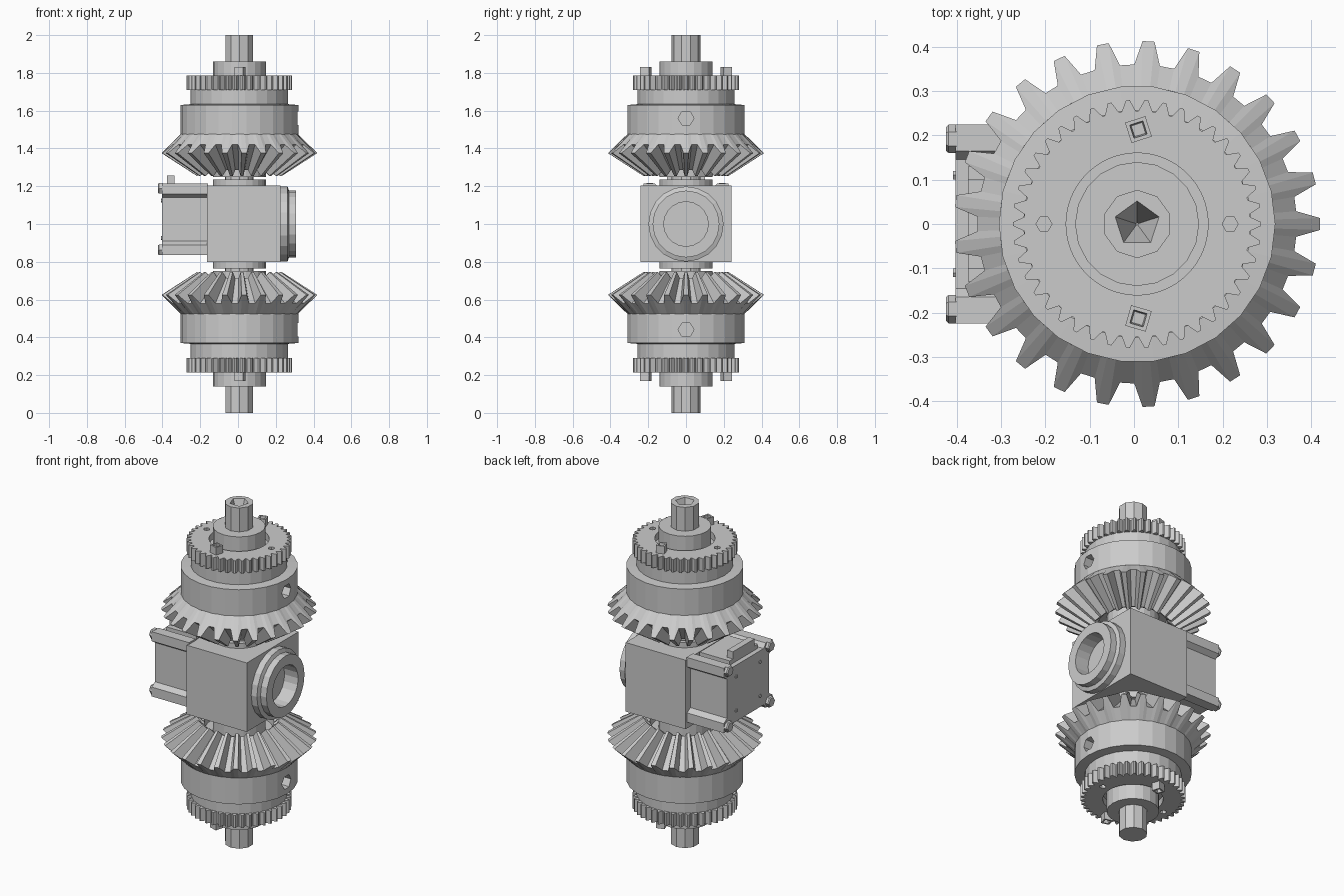
import bpy, bmesh
from math import pi, sin, cos
from mathutils import Matrix

if "Cube" in bpy.data.objects:
    bpy.data.objects.remove(bpy.data.objects["Cube"])

# All z values are measured from the middle of the model (world z = 1)
CX = 0.007
AXIS = (CX, 0, 1)
MID = (0, 0, 1)
TO_X = Matrix.Rotation(pi / 2, 4, 'Y')   # turns +z into +x


def finish(name, bm, loc=AXIS, mirror=False, cutter=False):
    bmesh.ops.remove_doubles(bm, verts=bm.verts, dist=1e-5)
    bmesh.ops.recalc_face_normals(bm, faces=bm.faces)
    me = bpy.data.meshes.new(name)
    bm.to_mesh(me)
    bm.free()
    ob = bpy.data.objects.new(name, me)
    ob.location = loc
    bpy.context.collection.objects.link(ob)
    if cutter:
        ob.hide_render = True
        ob.display_type = 'WIRE'
        ob.hide_set(True)
    if mirror:
        mirror_z(ob)
    return ob


def mirror_z(ob):
    m = ob.modifiers.new("mirror", 'MIRROR')
    m.use_axis = (False, False, True)
    m.use_mirror_merge = False


def cut(ob, tool):
    m = ob.modifiers.new("cut", 'BOOLEAN')
    m.operation = 'DIFFERENCE'
    m.solver = 'EXACT'
    m.object = tool


def loft(bm, rings, matrix=Matrix()):
    loops = [[bm.verts.new(matrix @ Matrix.Translation(p).translation) for p in r] for r in rings]
    n = len(loops[0])
    for a, b in zip(loops, loops[1:]):
        for i in range(n):
            j = (i + 1) % n
            bm.faces.new((a[i], a[j], b[j], b[i]))
    bm.faces.new(loops[0][::-1])
    bm.faces.new(loops[-1])


def circle(angles, r, z):
    return [(r * cos(a), r * sin(a), z) for a in angles]


def lathe(name, profile, n, loc=AXIS, matrix=Matrix(), phase=0.0, **kw):
    bm = bmesh.new()
    angles = [2 * pi * i / n + phase for i in range(n)]
    loft(bm, [circle(angles, r, z) for r, z in profile], matrix)
    return finish(name, bm, loc, **kw)


def gear(name, n, half_tip, half_root, sections):
    """sections: (r, z) is a plain ring, (tip_r, tip_z, root_r, root_z) a toothed ring"""
    offs = (-half_root, -half_tip, half_tip, half_root)
    angles = [2 * pi * (i + o) / n for i in range(n) for o in offs]
    rings = []
    for s in sections:
        if len(s) == 2:
            rings.append(circle(angles, *s))
        else:
            tip, root = circle(angles, s[0], s[1]), circle(angles, s[2], s[3])
            rings.append([tip[k] if k % 4 in (1, 2) else root[k] for k in range(4 * n)])
    bm = bmesh.new()
    loft(bm, rings)
    return finish(name, bm)


def box(name, lo, hi, loc=MID, **kw):
    bm = bmesh.new()
    bmesh.ops.create_cube(bm, size=1)
    for v in bm.verts:
        v.co = [(l + h) / 2 + c * (h - l) for l, h, c in zip(lo, hi, v.co)]
    return finish(name, bm, loc, **kw)


# Main shaft with a five-sided socket in its top
shaft = lathe("shaft", [(0.077, -1), (0.077, 1)], 10, phase=pi / 10)
cut(shaft, lathe("shaft_socket_cutter", [(0.003, 0.88), (0.052, 1.0), (0.052, 1.02)], 5,
                 phase=pi / 2, cutter=True))

# Collars and bearings on the shaft, top and bottom
lathe("end_collar", [(0.14, 0.72), (0.14, 0.86)], 20, mirror=True)
lathe("bearing", [(0.14, 0.19), (0.14, 0.235), (0.075, 0.235), (0.075, 0.248),
                  (0.14, 0.248), (0.14, 0.35)], 24, mirror=True)

# Small spur gears with a groove round the collar and two small holes
spur = gear("spur_gear", 42, 0.1, 0.42,
            [(0.2, 0.71), (0.28, 0.71, 0.255, 0.71), (0.28, 0.785, 0.255, 0.785),
             (0.16, 0.785), (0.16, 0.745)])
for k, x in enumerate((-0.21, 0.21)):
    cut(spur, lathe(f"spur_hole_cutter_{k}", [(0.018, 0.75), (0.018, 0.8)], 6,
                    loc=(CX + x, 0, 1), cutter=True))
mirror_z(spur)

# Bolts on the spur gears
for k, y in enumerate((-0.213, 0.213)):
    lathe(f"gear_bolt_{k}", [(0.034, 0.77), (0.034, 0.83), (0.022, 0.83), (0.018, 0.80)], 4,
          loc=(CX + 0.003, y, 1), phase=0.5 if y < 0 else 1.1, mirror=True)

# Stepped hub with a set-screw hole on the right
lathe("hub_step", [(0.258, 0.62), (0.258, 0.712)], 26, mirror=True)
hub = lathe("hub", [(0.305, 0.47), (0.312, 0.475), (0.312, 0.63), (0.25, 0.635)], 26)
cut(hub, lathe("set_screw_cutter", [(0.042, 0.22), (0.042, 0.4)], 6, loc=(CX, 0, 1.56),
               matrix=TO_X, phase=pi / 6, cutter=True))
mirror_z(hub)

# Large bevel gears
bevel = gear("bevel_gear", 25, 0.13, 0.32,
             [(0.31, 0.476), (0.413, 0.375, 0.36, 0.42), (0.225, 0.254, 0.2, 0.285),
              (0.185, 0.29), (0.18, 0.33)])
mirror_z(bevel)

# Central block and its round output flange with a bore
block = box("center_block", (-0.165, -0.24, -0.2), (0.225, 0.24, 0.205))
cut(block, lathe("bore_cutter", [(0.13, 0.095), (0.13, 0.3)], 20, loc=MID, matrix=TO_X, cutter=True))
lathe("output_flange", [(0.15, 0.22), (0.199, 0.22), (0.199, 0.262), (0.177, 0.27), (0.177, 0.308),
                        (0.118, 0.308), (0.118, 0.11), (0.02, 0.11), (0.02, 0.1),
                        (0.13, 0.1), (0.13, 0.22), (0.15, 0.22)][:7], 20, loc=MID, matrix=TO_X)
lathe("bore_pin", [(0.045, 0.09), (0.045, 0.125)], 6, loc=MID, matrix=TO_X, phase=pi / 6)

# Actuator housing on the left: extruded profile with four corner columns
quarter = [(0.195, 0), (0.195, 0.115), (0.225, 0.135), (0.225, 0.19),
           (0.165, 0.19), (0.145, 0.165), (0, 0.165)]
section = (quarter + [(-y, z) for y, z in quarter[-2::-1]]
           + [(-y, -z) for y, z in quarter[1:]] + [(y, -z) for y, z in quarter[-2:0:-1]])
bm = bmesh.new()
loft(bm, [[(x, y, z) for y, z in section] for x in (-0.403, -0.16)])
finish("actuator_housing", bm, (0, 0, 1.025))

# Port block on top of the housing
box("port_block", (-0.375, -0.1, 0.17), (-0.337, 0.1, 0.257))
box("port_plate", (-0.375, -0.13, 0.17), (-0.18, 0.13, 0.215))

# Corner screws and small pins on the housing end
for sy in (-1, 1):
    for sz in (-1, 1):
        side = f"{'back' if sy > 0 else 'front'}_{'top' if sz > 0 else 'bottom'}"
        lathe(f"corner_screw_{side}", [(0.032, 0.0), (0.032, -0.018), (0.027, -0.024)], 6,
              loc=(-0.4, sy * 0.192, 1.026 + sz * 0.163), matrix=TO_X, phase=pi / 6)
        lathe(f"end_pin_{side}", [(0.011, 0.0), (0.011, -0.006)], 6,
              loc=(-0.402, sy * 0.11, 1.025 + sz * 0.1), matrix=TO_X)
